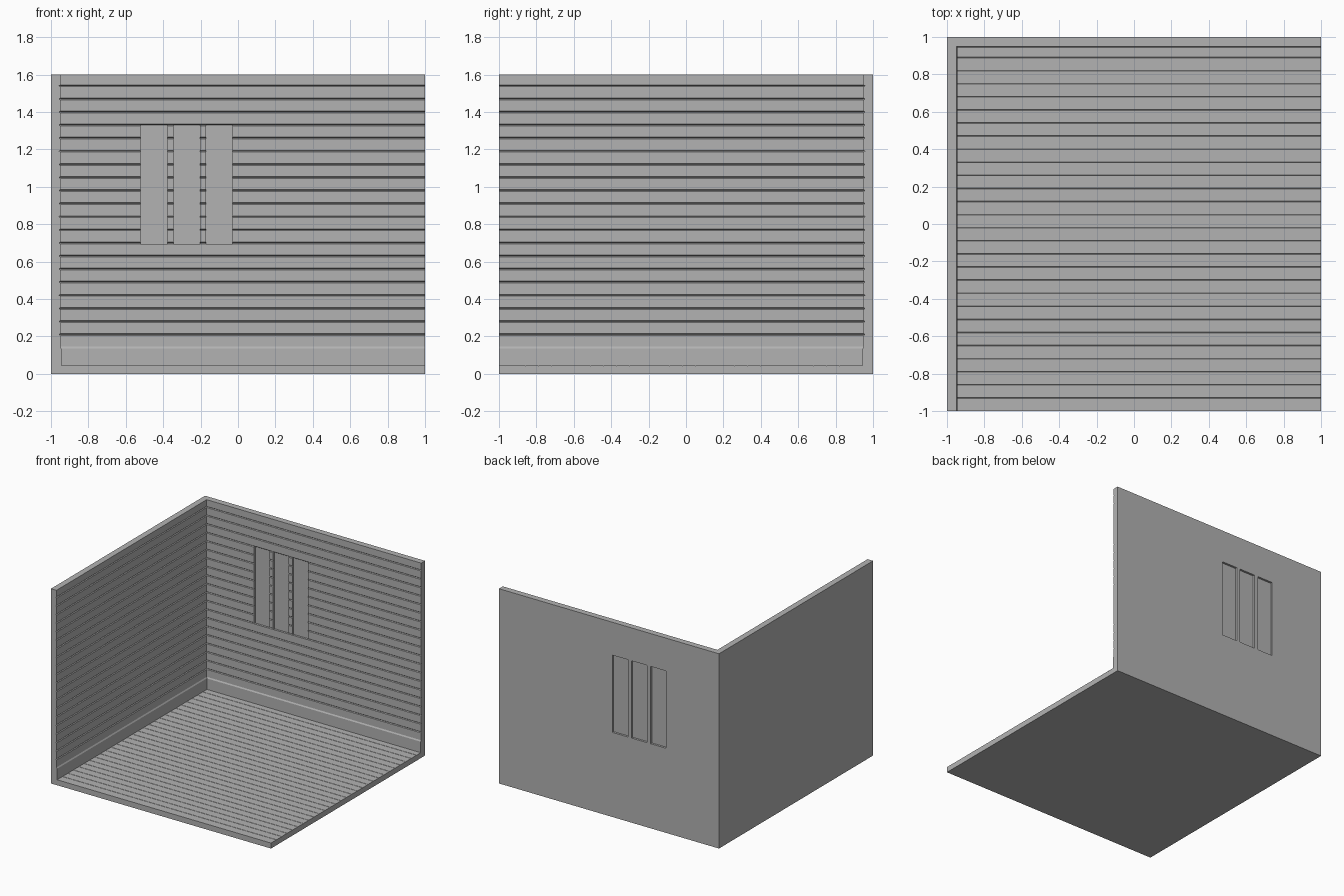
import bpy, bmesh

cube = bpy.data.objects.get("Cube")
if cube:
    bpy.data.objects.remove(cube, do_unlink=True)

HEIGHT, WALL, FLOOR = 1.6, 0.05, 0.045
PITCH = 0.07            # board width
SKIRT_TOP = 0.14

grey = bpy.data.materials.new("plain grey")
grey.use_nodes = True
colour = (0.448, 0.448, 0.448, 1)
grey.diffuse_color = colour
grey.node_tree.nodes["Principled BSDF"].inputs["Base Color"].default_value = colour


def prism(name, start, end):
    """Solid between two matching outlines."""
    bm = bmesh.new()
    a = [bm.verts.new(p) for p in start]
    b = [bm.verts.new(p) for p in end]
    bm.faces.new(a)
    bm.faces.new(b[::-1])
    for i in range(len(a)):
        j = (i + 1) % len(a)
        bm.faces.new((a[i], b[i], b[j], a[j]))
    bmesh.ops.recalc_face_normals(bm, faces=bm.faces)
    mesh = bpy.data.meshes.new(name)
    bm.to_mesh(mesh)
    bm.free()
    mesh.materials.append(grey)
    obj = bpy.data.objects.new(name, mesh)
    bpy.context.collection.objects.link(obj)
    return obj


def box(name, x0, x1, y0, y1, z0, z1):
    ring = [(x0, z0), (x1, z0), (x1, z1), (x0, z1)]
    return prism(name, [(x, y0, z) for x, z in ring], [(x, y1, z) for x, z in ring])


def grooved(start, stop, level, half, depth):
    """Points along a surface with a V groove at every board joint."""
    pts = []
    pos = start
    while pos < stop:
        pts += [(pos - half, level), (pos, level - depth), (pos + half, level)]
        pos += PITCH
    return pts


# Wall section: (height, distance from the outer face), with skirting and board joints
boards = grooved(SKIRT_TOP + PITCH, HEIGHT - 0.03, WALL, 0.005, 0.006)
section = [(0, 0), (0, WALL + 0.006), (SKIRT_TOP - 0.005, WALL + 0.006),
           (SKIRT_TOP + 0.005, WALL)] + boards + [(HEIGHT, WALL), (HEIGHT, 0)]

# Two walls, mitred where they meet
side_wall = prism("side_wall", [(t - 1, -1, z) for z, t in section],
                  [(t - 1, 1 - t, z) for z, t in section])
back_wall = prism("back_wall", [(t - 1, 1 - t, z) for z, t in section],
                  [(1, 1 - t, z) for z, t in section])

# Floor with fine plank joints
planks = grooved(PITCH - 1, 1 - WALL - 0.02, FLOOR, 0.002, 0.003)
outline = [(-1, 0), (-1, FLOOR)] + planks + [(1 - WALL, FLOOR), (1 - WALL, 0)]
prism("floor", [(WALL - 1, y, z) for y, z in outline], [(1, y, z) for y, z in outline])

# Three tall windows with panes set into the back wall
for i in range(3):
    x0 = -0.52 + 0.174 * i
    x1, z0, z1 = x0 + 0.142, 0.695, 1.33
    cutter = box("window_cutter", x0, x1, 0.9, 1.1, z0, z1)
    cutter.hide_render = True
    cut = back_wall.modifiers.new("window_opening", "BOOLEAN")
    cut.operation, cut.solver, cut.object = "DIFFERENCE", "EXACT", cutter
    bpy.context.view_layer.objects.active = back_wall
    bpy.ops.object.modifier_apply(modifier=cut.name)
    bpy.data.objects.remove(cutter, do_unlink=True)
    e = 0.002
    box(f"window_pane_{i + 1}", x0 - e, x1 + e, 0.967, 0.983, z0 - e, z1 + e)
